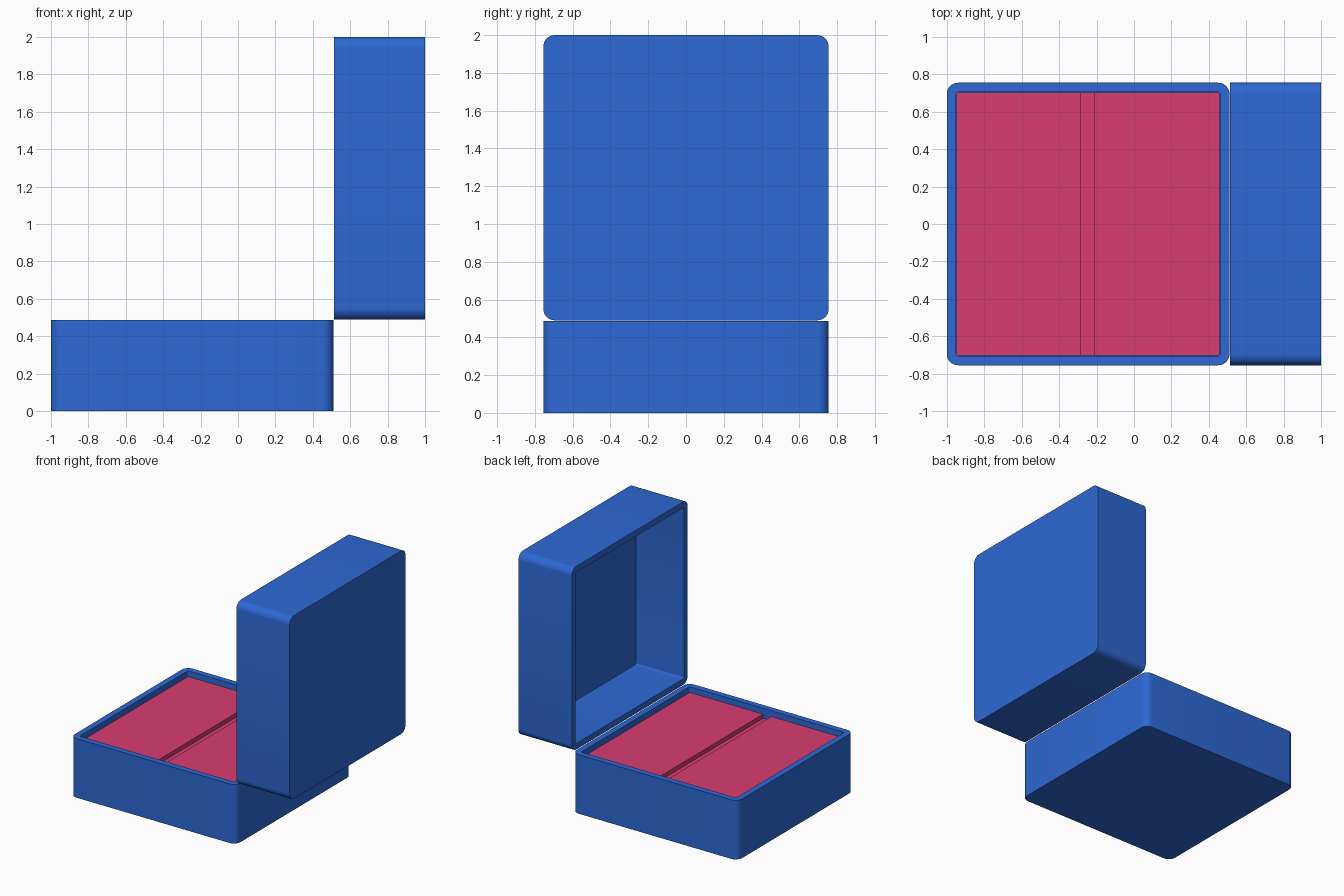
import bpy, bmesh, math
from mathutils import Matrix, Vector

if "Cube" in bpy.data.objects:
    bpy.data.objects.remove(bpy.data.objects["Cube"])

W = 1.51      # side of each square shell
H = 0.487     # depth of each shell
T = 0.05      # wall thickness


def material(name, col):
    m = bpy.data.materials.new(name)
    m.diffuse_color = (*col, 1)
    m.use_nodes = True
    m.node_tree.nodes["Principled BSDF"].inputs["Base Color"].default_value = m.diffuse_color
    return m


blue = material("blue shell", (0.027, 0.14, 0.66))
pink = material("pink cushion", (0.68, 0.046, 0.165))


def rounded_square(half, r, n=8):
    pts = []
    for k, (sx, sy) in enumerate(((1, 1), (-1, 1), (-1, -1), (1, -1))):
        for i in range(n + 1):
            a = math.pi / 2 * (k + i / n)
            pts.append((sx * (half - r) + r * math.cos(a),
                        sy * (half - r) + r * math.sin(a)))
    return pts


def finish(bm, name, mat):
    bmesh.ops.recalc_face_normals(bm, faces=bm.faces[:])
    me = bpy.data.meshes.new(name)
    bm.to_mesh(me)
    bm.free()
    me.materials.append(mat)
    ob = bpy.data.objects.new(name, me)
    bpy.context.collection.objects.link(ob)
    bpy.context.view_layer.objects.active = ob
    ob.select_set(True)
    bpy.ops.object.shade_smooth_by_angle(angle=math.radians(35))
    ob.select_set(False)
    return ob


def shell(name, matrix):
    """Open tray with rounded corners, opening towards local +z."""
    bm = bmesh.new()
    outer = rounded_square(W / 2, 0.06)
    inner = rounded_square(W / 2 - T, 0.014)
    loops = [[bm.verts.new((x, y, z)) for x, y in pts]
             for pts, z in ((outer, 0), (outer, H), (inner, H), (inner, T))]
    for a, b in zip(loops, loops[1:]):
        for i in range(len(a)):
            j = (i + 1) % len(a)
            bm.faces.new((a[i], a[j], b[j], b[i]))
    bm.faces.new(loops[0])
    bm.faces.new(loops[-1])
    bm.transform(matrix)
    return finish(bm, name, blue)


# Base tray, and the lid standing open with its cavity facing -x
cx = -1 + W / 2
shell("base_tray", Matrix.Translation((cx, 0, 0)))
shell("open_lid", Matrix.Translation((1, 0, 2 - W / 2))
      @ Matrix.Rotation(-math.pi / 2, 4, 'Y'))

# Cushion with a shallow slot across it
top, slot = 0.44, 0.405
profile = [(-0.948, T), (0.458, T), (0.458, top), (-0.21, top),
           (-0.21, slot), (-0.285, slot), (-0.285, top), (-0.948, top)]
bm = bmesh.new()
y = W / 2 - T - 0.001
face = bm.faces.new([bm.verts.new((x, -y, z)) for x, z in profile])
ext = bmesh.ops.extrude_face_region(bm, geom=[face], use_keep_orig=True)
bmesh.ops.translate(bm, vec=Vector((0, 2 * y, 0)),
                    verts=[g for g in ext["geom"] if isinstance(g, bmesh.types.BMVert)])
finish(bm, "slotted_cushion", pink)
